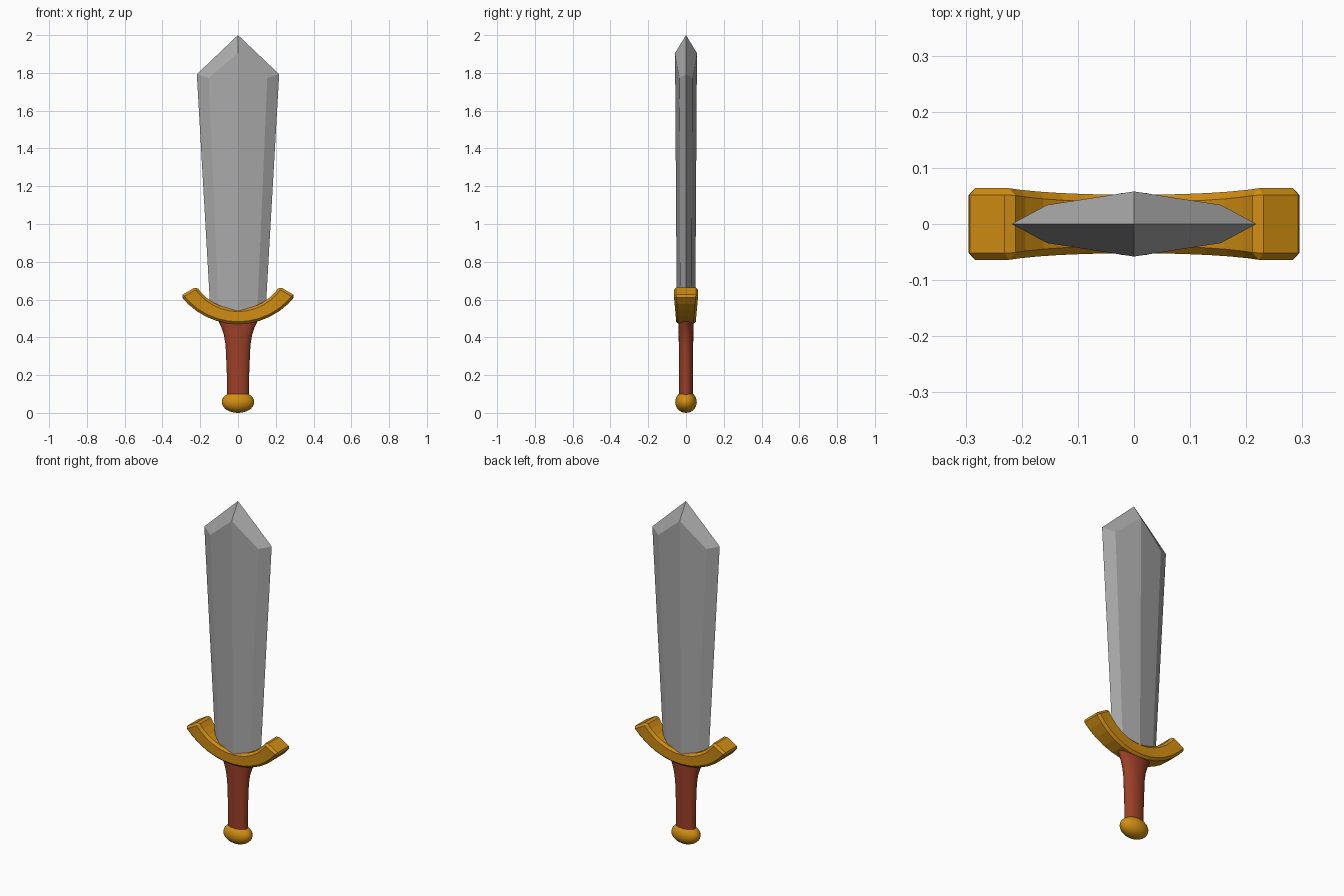
import bpy, bmesh, math

if "Cube" in bpy.data.objects:
    bpy.data.objects.remove(bpy.data.objects["Cube"])

def material(name, rgb):
    m = bpy.data.materials.new(name)
    m.diffuse_color = (*rgb, 1)
    m.use_nodes = True
    m.node_tree.nodes["Principled BSDF"].inputs["Base Color"].default_value = m.diffuse_color
    return m

STEEL = material("steel grey", (0.40, 0.40, 0.40))
GOLD = material("gold", (0.64, 0.27, 0.006))
LEATHER = material("red leather", (0.33, 0.05, 0.02))

def loft(name, rings, mat):
    """Skin equal-length closed rings and cap both ends."""
    bm = bmesh.new()
    loops = [[bm.verts.new(p) for p in ring] for ring in rings]
    n = len(loops[0])
    for a, b in zip(loops, loops[1:]):
        for i in range(n):
            j = (i + 1) % n
            bm.faces.new((a[i], a[j], b[j], b[i]))
    bm.faces.new(loops[0])
    bm.faces.new(loops[-1])
    bmesh.ops.remove_doubles(bm, verts=bm.verts, dist=1e-5)
    bmesh.ops.recalc_face_normals(bm, faces=bm.faces)
    me = bpy.data.meshes.new(name)
    bm.to_mesh(me)
    bm.free()
    ob = bpy.data.objects.new(name, me)
    me.materials.append(mat)
    bpy.context.collection.objects.link(ob)
    return ob

def smooth(ob):
    for o in bpy.context.selected_objects:
        o.select_set(False)
    bpy.context.view_layer.objects.active = ob
    ob.select_set(True)
    bpy.ops.object.shade_smooth_by_angle(angle=math.radians(40))

# Blade: eight-sided section, widening upward to a bevelled point
def blade_ring(edge, mid, ridge):
    (ex, ez), (mx, my, mz), (ry, rz) = edge, mid, ridge
    return [(ex, 0, ez), (mx, my, mz), (0, ry, rz), (-mx, my, mz),
            (-ex, 0, ez), (-mx, -my, mz), (0, -ry, rz), (mx, -my, mz)]

tip = [(0.218, 0, 1.793), (0.109, 0, 1.8965), (0, 0, 2), (-0.109, 0, 1.8965),
       (-0.218, 0, 1.793), (-0.109, 0, 1.8965), (0, 0, 2), (0.109, 0, 1.8965)]
tip[1] = tip[7] = tip[0]
tip[3] = tip[5] = tip[4]

bm = bmesh.new()
low, high = [[bm.verts.new(p) for p in r] for r in (
    blade_ring((0.146, 0.535), (0.102, 0.030, 0.535), (0.049, 0.535)),
    blade_ring((0.218, 1.793), (0.155, 0.034, 1.773), (0.058, 1.905)))]
top = bm.verts.new((0, 0, 2))
bm.faces.new(low)
for i in range(8):
    j = (i + 1) % 8
    bm.faces.new((low[i], low[j], high[j], high[i]))
for a, b, c in ((0, 1, 2), (2, 3, 4), (4, 5, 6), (6, 7, 0)):
    bm.faces.new((high[a], high[b], high[c], top))
bmesh.ops.recalc_face_normals(bm, faces=bm.faces)
me = bpy.data.meshes.new("blade")
bm.to_mesh(me)
bm.free()
me.materials.append(STEEL)
bpy.context.collection.objects.link(bpy.data.objects.new("blade", me))

# Guard: upswept bar between two arcs, deeper at its ends, chamfered
rings = []
for k in range(13):
    t = k / 6 - 1
    ao, ai = math.radians(52.5) * t, math.radians(57.5) * t
    ox, oz = 0.383 * math.sin(ao), 0.853 - 0.383 * math.cos(ao)
    ix, iz = 0.260 * math.sin(ai), 0.809 - 0.260 * math.cos(ai)
    y = 0.052 + 0.013 * t * t
    rings.append([(ox, -y, oz), (ox, y, oz), (ix, y, iz), (ix, -y, iz)])
guard = loft("guard", rings, GOLD)
bevel = guard.modifiers.new("chamfer", 'BEVEL')
bevel.width = 0.013
bevel.segments = 1
bevel.limit_method = 'ANGLE'
bevel.angle_limit = math.radians(40)

# Grip: oval section flaring toward the guard
profile = [(0.08, 0.058, 0.037), (0.20, 0.059, 0.037), (0.30, 0.063, 0.038),
           (0.36, 0.066, 0.038), (0.41, 0.074, 0.039), (0.45, 0.087, 0.039),
           (0.475, 0.099, 0.040), (0.50, 0.112, 0.040)]
angles = [2 * math.pi * i / 24 for i in range(24)]
smooth(loft("grip", [[(rx * math.cos(a), ry * math.sin(a), z) for a in angles]
                     for z, rx, ry in profile], LEATHER))

# Pommel: rounded, widened ball
bpy.ops.mesh.primitive_uv_sphere_add(segments=24, ring_count=14, radius=1,
                                     location=(0, 0, 0.057))
pommel = bpy.context.object
pommel.name = "pommel"
pommel.scale = (0.086, 0.057, 0.057)
pommel.data.materials.append(GOLD)
smooth(pommel)
